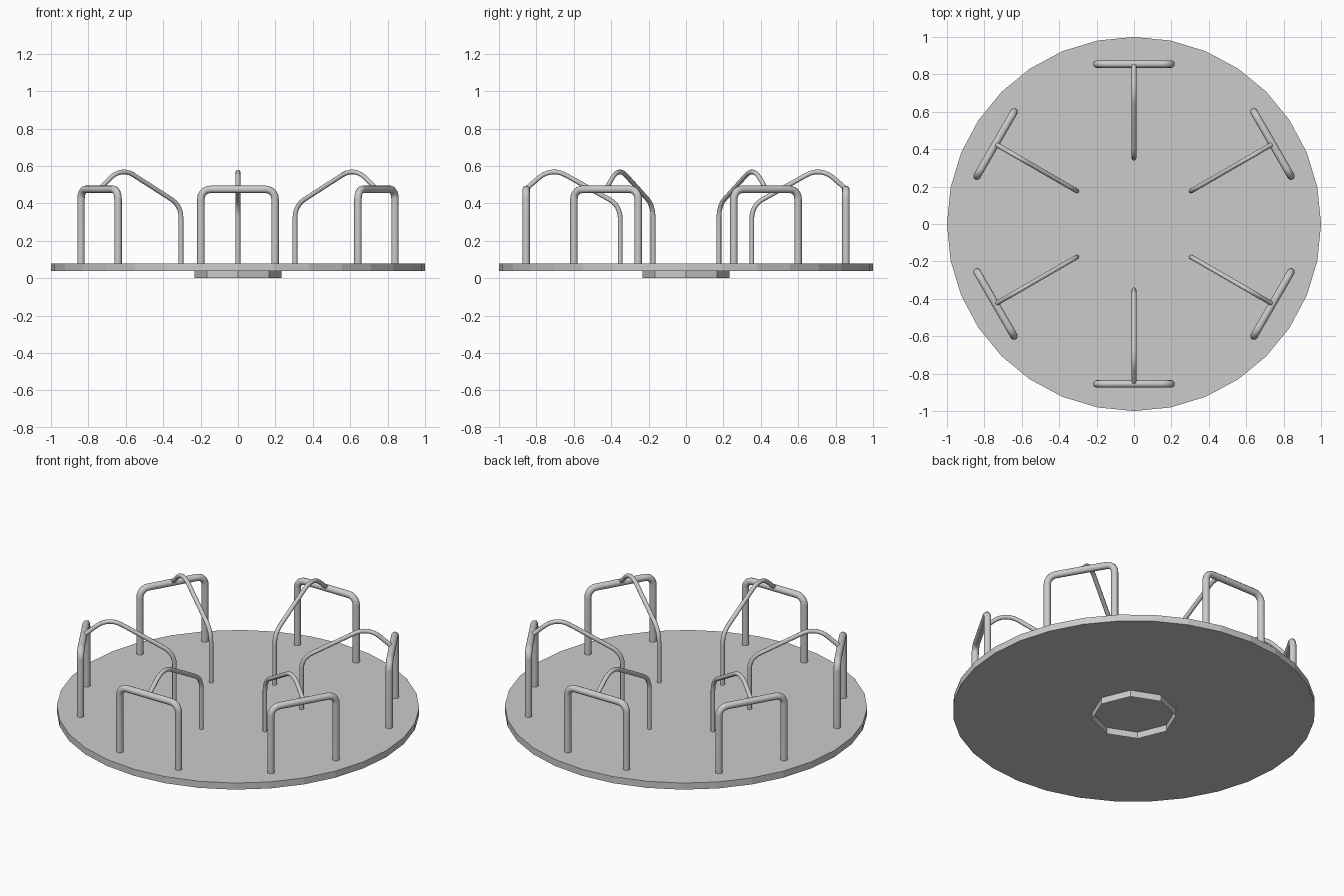
import bpy
import bmesh
from math import pi, radians, tan
from mathutils import Vector, Matrix

if "Cube" in bpy.data.objects:
    bpy.data.objects.remove(bpy.data.objects["Cube"])


def cylinder(name, radius, z0, z1, sides, caps):
    bm = bmesh.new()
    bmesh.ops.create_cone(bm, cap_ends=caps, segments=sides, radius1=radius,
                          radius2=radius, depth=z1 - z0,
                          matrix=Matrix.Translation((0, 0, (z0 + z1) / 2)))
    me = bpy.data.meshes.new(name)
    bm.to_mesh(me)
    bm.free()
    ob = bpy.data.objects.new(name, me)
    bpy.context.collection.objects.link(ob)
    return ob


def rounded(points, radii, steps=6):
    """Path through the points with each inner corner rounded to an arc."""
    pts = [Vector(p) for p in points]
    path = [pts[0]]
    for a, b, c, r in zip(pts, pts[1:], pts[2:], radii):
        u, v = (a - b).normalized(), (c - b).normalized()
        turn = pi - u.angle(v)
        start = b + u * r * tan(turn / 2)
        centre = b + (u + v).normalized() * (r / Vector((1, 0, tan(turn / 2))).normalized().x)
        axis = (-u).cross(v)
        for i in range(steps + 1):
            path.append(centre + Matrix.Rotation(turn * i / steps, 3, axis) @ (start - centre))
    return path + [pts[-1]]


def tube(name, path, radius, angle):
    cu = bpy.data.curves.new(name, 'CURVE')
    cu.dimensions = '3D'
    cu.bevel_depth = radius
    cu.bevel_resolution = 4
    cu.use_fill_caps = True
    sp = cu.splines.new('POLY')
    sp.points.add(len(path) - 1)
    for p, co in zip(sp.points, path):
        p.co = (*co, 1)
    ob = bpy.data.objects.new(name, cu)
    ob.rotation_euler.z = angle
    bpy.context.collection.objects.link(ob)
    bpy.ops.object.select_all(action='DESELECT')
    ob.select_set(True)
    bpy.context.view_layer.objects.active = ob
    bpy.ops.object.convert(target='MESH')
    bpy.ops.object.shade_smooth_by_angle(angle=radians(50))


# Round platform and the open octagonal ring it turns on
cylinder("platform", 1.0, 0.04, 0.08, 32, True)
cylinder("pivot_ring", 0.233, 0.0, 0.04, 8, False)

# Handrail: U-shaped outer frame and bent inner brace, running along +x
frame = rounded([(0.855, -0.198, 0.07), (0.855, -0.198, 0.475),
                 (0.855, 0.198, 0.475), (0.855, 0.198, 0.07)], [0.05, 0.05])
brace = rounded([(0.352, 0, 0.07), (0.352, 0, 0.389),
                 (0.72, 0, 0.594), (0.855, 0, 0.478)], [0.11, 0.12])

# Six handrails around the platform
for k in range(6):
    angle = radians(30 + 60 * k)
    tube(f"handrail_frame_{k + 1}", frame, 0.02, angle)
    tube(f"handrail_brace_{k + 1}", brace, 0.0125, angle)
